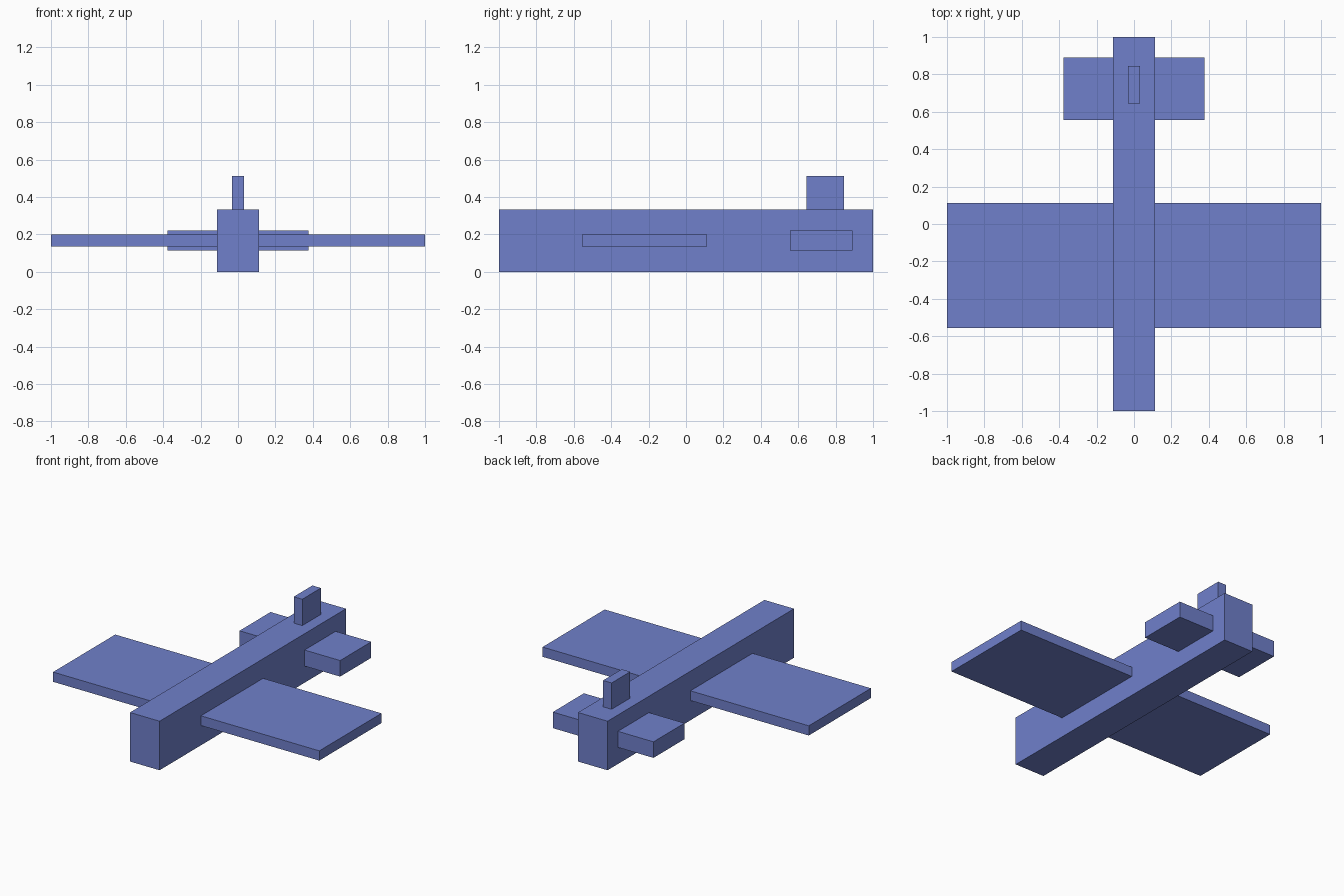
import bpy

if "Cube" in bpy.data.objects:
    bpy.data.objects.remove(bpy.data.objects["Cube"])

paint = bpy.data.materials.new("blue_paint")
paint.diffuse_color = (0.16, 0.216, 0.597, 1)
paint.use_nodes = True
paint.node_tree.nodes["Principled BSDF"].inputs["Base Color"].default_value = paint.diffuse_color


def box(name, x, y, z):
    """Flat-faced block spanning the given (min, max) ranges."""
    spans = (x, y, z)
    bpy.ops.mesh.primitive_cube_add(size=1, location=[(a + b) / 2 for a, b in spans])
    ob = bpy.context.object
    ob.name = name
    ob.scale = [b - a for a, b in spans]
    bpy.ops.object.transform_apply(location=False, rotation=False, scale=True)
    ob.data.materials.append(paint)
    return ob


# Body
box("fuselage", (-0.111, 0.111), (-1, 1), (0, 0.333))

# Main wing and tailplane run straight through the body
box("main_wing", (-1, 1), (-0.556, 0.111), (0.134, 0.2))
box("tailplane", (-0.378, 0.378), (0.556, 0.889), (0.113, 0.222))

# Upright fin, sunk slightly into the body
box("tail_fin", (-0.032, 0.032), (0.644, 0.844), (0.3, 0.512))
